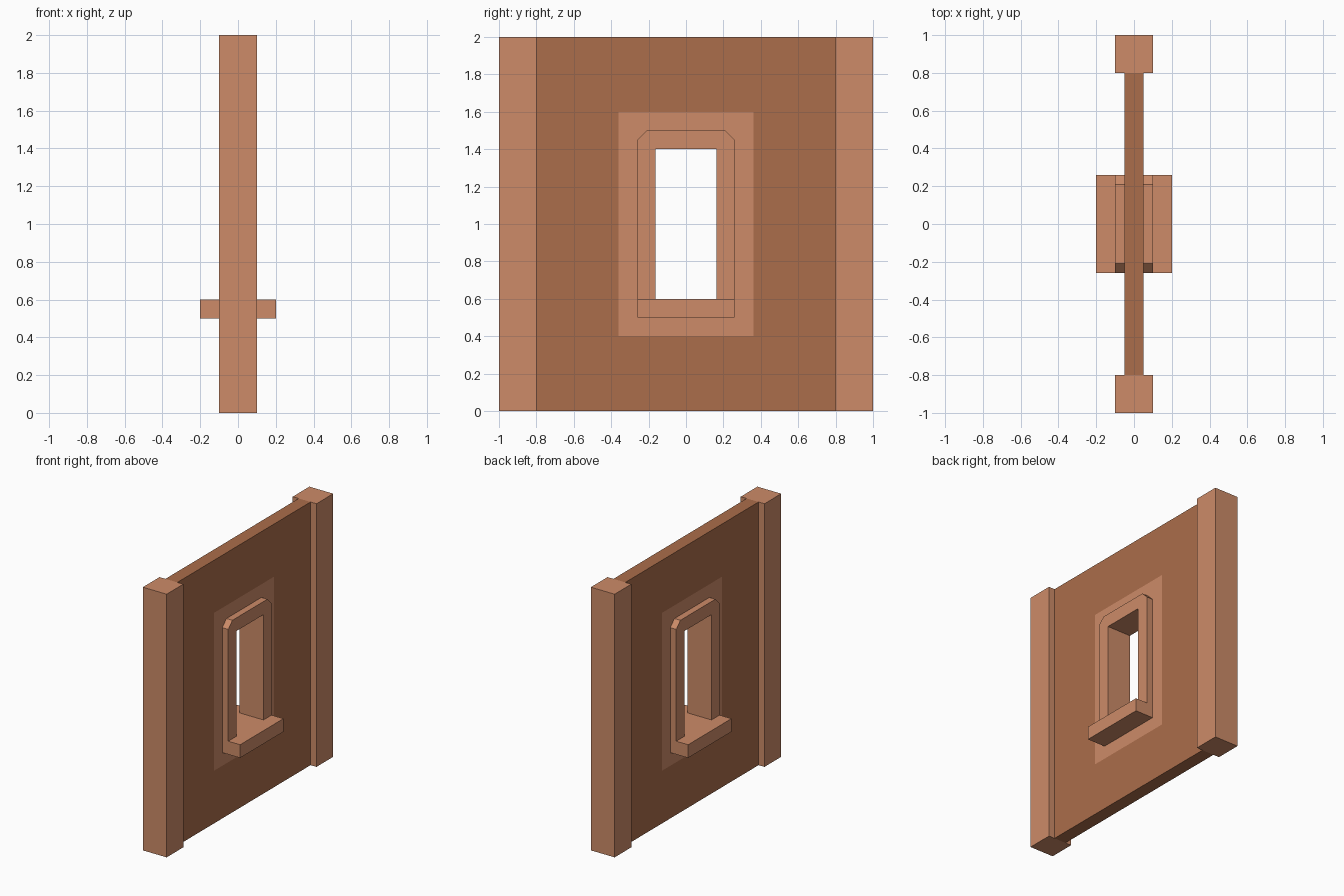
import bpy, bmesh

if "Cube" in bpy.data.objects:
    bpy.data.objects.remove(bpy.data.objects["Cube"])


def material(name, color):
    m = bpy.data.materials.new(name)
    m.diffuse_color = (*color, 1)
    m.use_nodes = True
    m.node_tree.nodes["Principled BSDF"].inputs["Base Color"].default_value = m.diffuse_color
    return m


LIGHT = material("light_clay", (0.61, 0.26, 0.14))
DARK = material("dark_clay", (0.41, 0.155, 0.07))


def finish(name, bm, mats):
    bmesh.ops.recalc_face_normals(bm, faces=bm.faces)
    mesh = bpy.data.meshes.new(name)
    bm.to_mesh(mesh)
    bm.free()
    for m in mats:
        mesh.materials.append(m)
    ob = bpy.data.objects.new(name, mesh)
    bpy.context.collection.objects.link(ob)
    return ob


def rect(y0, y1, z0, z1):
    return [(y0, z0), (y1, z0), (y1, z1), (y0, z1)]


def slab(name, profile, half):
    """Extrude a (y, z) profile through x from -half to +half."""
    bm = bmesh.new()
    face = bm.faces.new([bm.verts.new((-half, y, z)) for y, z in profile])
    ext = bmesh.ops.extrude_face_region(bm, geom=[face], use_keep_orig=True)
    verts = [v for v in ext["geom"] if isinstance(v, bmesh.types.BMVert)]
    bmesh.ops.translate(bm, verts=verts, vec=(2 * half, 0, 0))
    return finish(name, bm, [LIGHT])


def ring_panel(name, profiles, half, mats):
    """Nested profiles: one coloured band between each pair, rims at both ends."""
    bm = bmesh.new()
    sides = [[[bm.verts.new((x, y, z)) for y, z in p] for p in profiles]
             for x in (-half, half)]

    def band(a, b, index):
        n = len(a)
        for i in range(n):
            j = (i + 1) % n
            bm.faces.new((a[i], a[j], b[j], b[i])).material_index = index

    for side in sides:
        for k in range(len(profiles) - 1):
            band(side[k], side[k + 1], k)
    band(sides[0][0], sides[1][0], 0)
    band(sides[0][-1], sides[1][-1], len(mats) - 1)
    return finish(name, bm, mats)


# Wall with a flush light patch; its opening edge is buried in the frame
ring_panel("wall", [rect(-0.8, 0.8, 0, 2),
                    rect(-0.36, 0.36, 0.4, 1.6),
                    rect(-0.21, 0.21, 0.55, 1.45)], 0.05, [DARK, LIGHT])

# End pillars
for side, y in (("left", -1.0), ("right", 0.8)):
    slab(f"pillar_{side}", rect(y, y + 0.2, 0, 2), 0.1)

# Window frame: upside-down U with chamfered top corners
half_frame = [(0.163, 1.4), (0.163, 0.6), (0.26, 0.6), (0.26, 1.45), (0.21, 1.5)]
slab("window_frame", half_frame + [(-y, z) for y, z in reversed(half_frame)], 0.1)

# Window sill
slab("window_sill", rect(-0.26, 0.26, 0.5, 0.6), 0.2)
